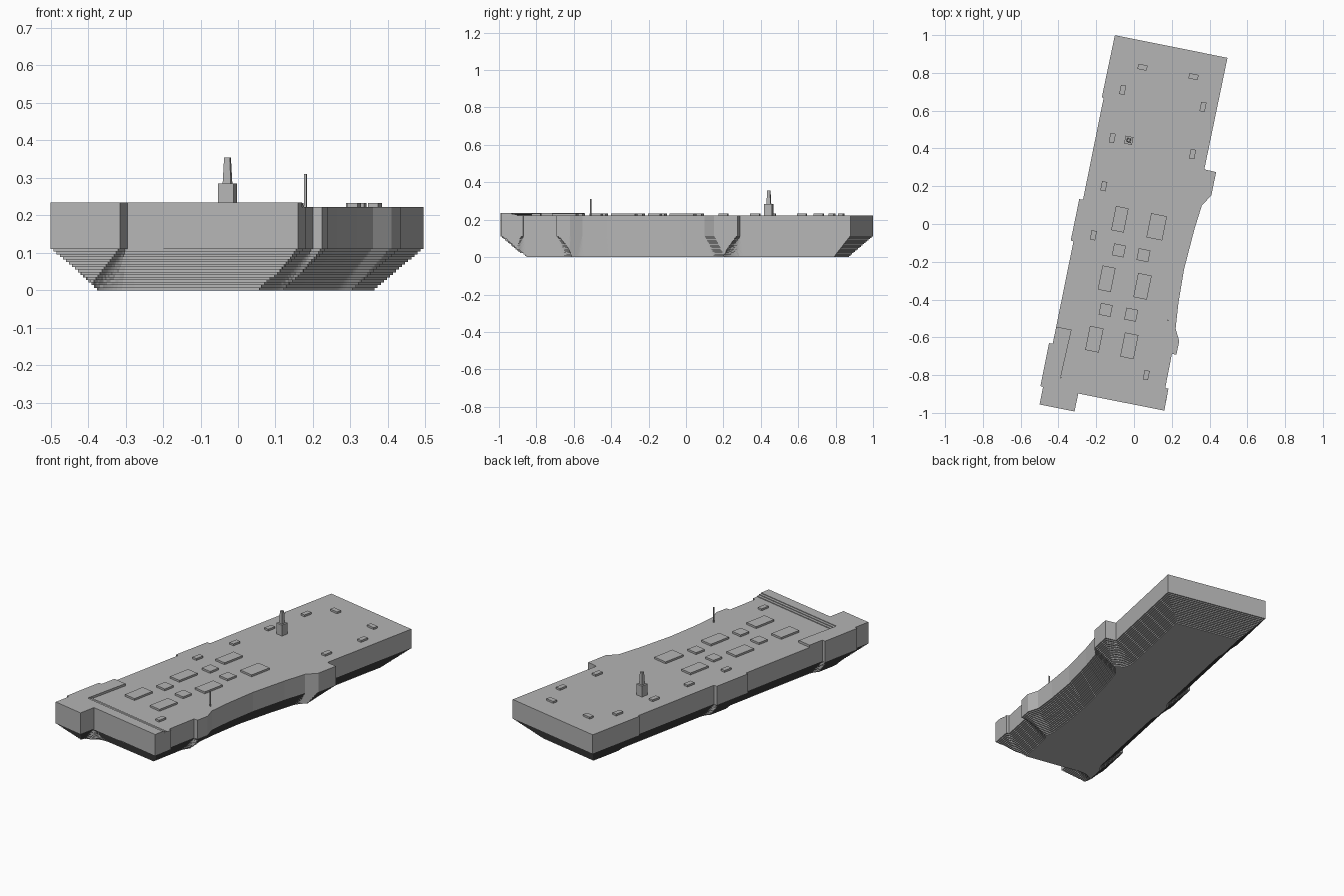
import bpy, bmesh, math

cube = bpy.data.objects.get("Cube")
if cube:
    bpy.data.objects.remove(cube, do_unlink=True)

ANGLE = math.radians(11.35)
C, S = math.cos(ANGLE), math.sin(ANGLE)
DECK, RAISED, CHINE, STEPS = 0.222, 0.235, 0.11, 16

steel = bpy.data.materials.new("grey_steel")
steel.use_nodes = True
colour = (0.46, 0.46, 0.46, 1)
steel.diffuse_color = colour
steel.node_tree.nodes["Principled BSDF"].inputs["Base Color"].default_value = colour


def to_world(s, t):
    return s * C + t * S, t * C - s * S


def to_local(x, y):
    return x * C - y * S, x * S + y * C


def add_prism(bm, pts, z0, z1, top=True, bottom=True, taper=1.0):
    """Extrude an outline given in the hull's own axes."""
    cs = sum(p[0] for p in pts) / len(pts)
    ct = sum(p[1] for p in pts) / len(pts)
    low = [bm.verts.new((*to_world(s, t), z0)) for s, t in pts]
    high = [bm.verts.new((*to_world(cs + (s - cs) * taper, ct + (t - ct) * taper), z1))
            for s, t in pts]
    n = len(pts)
    for i in range(n):
        j = (i + 1) % n
        bm.faces.new((low[i], low[j], high[j], high[i]))
    if top:
        bm.faces.new(high)
    if bottom:
        bm.faces.new(low[::-1])


def finish(name, bm):
    mesh = bpy.data.meshes.new(name)
    bm.to_mesh(mesh)
    bm.free()
    mesh.materials.append(steel)
    obj = bpy.data.objects.new(name, mesh)
    bpy.context.collection.objects.link(obj)
    return obj


def rect(s, t, w, l):
    w, l = w / 2, l / 2
    return [(s - w, t - l), (s + w, t - l), (s + w, t + l), (s - w, t + l)]


def add_box(name, x, y, w, l, z0, z1, taper=1.0):
    bm = bmesh.new()
    add_prism(bm, rect(*to_local(x, y), w, l), z0, z1, taper=taper)
    return finish(name, bm)


# Deck edges from front to back, as (across, along)
RIGHT = [(-.113, -1.035), (-.113, -.938), (.352, -.937), (.35, -.819), (.333, -.818),
         (.332, -.635), (.356, -.634), (.357, -.561), (.325, -.5), (.313, -.366),
         (.307, -.183), (.319, .034), (.333, .169), (.372, .228), (.372, .355),
         (.308, .357), (.312, .96)]
LEFT = [(-.302, -1.035), (-.302, -.94), (-.317, -.939), (-.317, -.707), (-.297, -.706),
        (-.296, -.153), (-.311, -.152), (-.31, .072), (-.29, .073), (-.289, .623),
        (-.299, .624), (-.296, .96)]
FRONT, BACK = LEFT[0][1], LEFT[-1][1]


def edge_at(chain, t):
    t = min(max(t, FRONT), BACK)
    for (s0, t0), (s1, t1) in zip(chain, chain[1:]):
        if t <= t1:
            return s0 + (s1 - s0) * (t - t0) / (t1 - t0)
    return chain[-1][0]


def simplify(pts):
    out = []
    for i, b in enumerate(pts):
        a = out[-1] if out else pts[-1]
        c = pts[(i + 1) % len(pts)]
        if abs((b[0] - a[0]) * (c[1] - b[1]) - (b[1] - a[1]) * (c[0] - b[0])) > 1e-7:
            out.append(b)
    return out


def inset_outline(d, samples=320, reach=20):
    """Outline moved inward by d, with rounded inner corners."""
    offs = [(d * k / reach, d * math.sqrt(1 - (k / reach) ** 2))
            for k in range(-reach, reach + 1)]
    right, left = [], []
    for i in range(samples + 1):
        t = FRONT + d + (BACK - FRONT - 2 * d) * i / samples
        r = min(edge_at(RIGHT, t + o) - w for o, w in offs)
        l = max(edge_at(LEFT, t + o) + w for o, w in offs)
        if r - l > 0.002:
            right.append((r, t))
            left.append((l, t))
    return simplify(right + left[::-1])


# Hull: upper sides, then a stepped underside
bm = bmesh.new()
add_prism(bm, RIGHT + LEFT[::-1], CHINE, DECK)
for i in range(STEPS):
    inset = CHINE * (STEPS - i) / STEPS
    add_prism(bm, inset_outline(inset), CHINE * i / STEPS, CHINE * (i + 1) / STEPS, top=False)
finish("hull", bm)

# Raised front deck and side strip, with low steps behind it
bm = bmesh.new()
raised = RIGHT[:3] + [(.351, -.88), (-.221, -.88), (-.214, -.614), (-.297, -.614)]
add_prism(bm, raised + LEFT[4::-1], DECK, RAISED, bottom=False)
finish("raised_front_deck", bm)
bm = bmesh.new()
for k in range(2):
    t = -.8725 + k * .015
    add_prism(bm, rect(.065, t, .57, .015), DECK, .231 - k * .0045, bottom=False)
finish("front_deck_steps", bm)

# Small deck hatches
for x, y in [(-.06, .71), (.365, .62), (-.115, .455), (.31, .37), (-.16, .20),
             (-.215, -.06), (.065, -.8)]:
    add_box("small_hatch", x, y, .028, .05, DECK, .233)
for x, y in [(.045, .83), (.315, .78)]:
    add_box("cross_hatch", x, y, .05, .028, DECK, .233)

# Large hatches in two rows
for x, y, w in [(-.075, .025, .068), (.12, -.015, .085), (-.145, -.29, .07),
                (.045, -.33, .073), (-.21, -.61, .073), (-.025, -.645, .073)]:
    add_box("large_hatch", x, y, w, .13, DECK, .233)
for x, y in [(-.08, -.14), (.05, -.165), (-.15, -.455), (-.015, -.48)]:
    add_box("square_hatch", x, y, .063, .063, DECK, .233)

# Control tower and mast
add_box("tower_base", -.028, .443, .042, .042, DECK, .285)
add_box("tower_column", -.028, .443, .022, .022, .285, .355, taper=.7)
add_box("mast", .18, -.51, .006, .006, DECK, .31)
